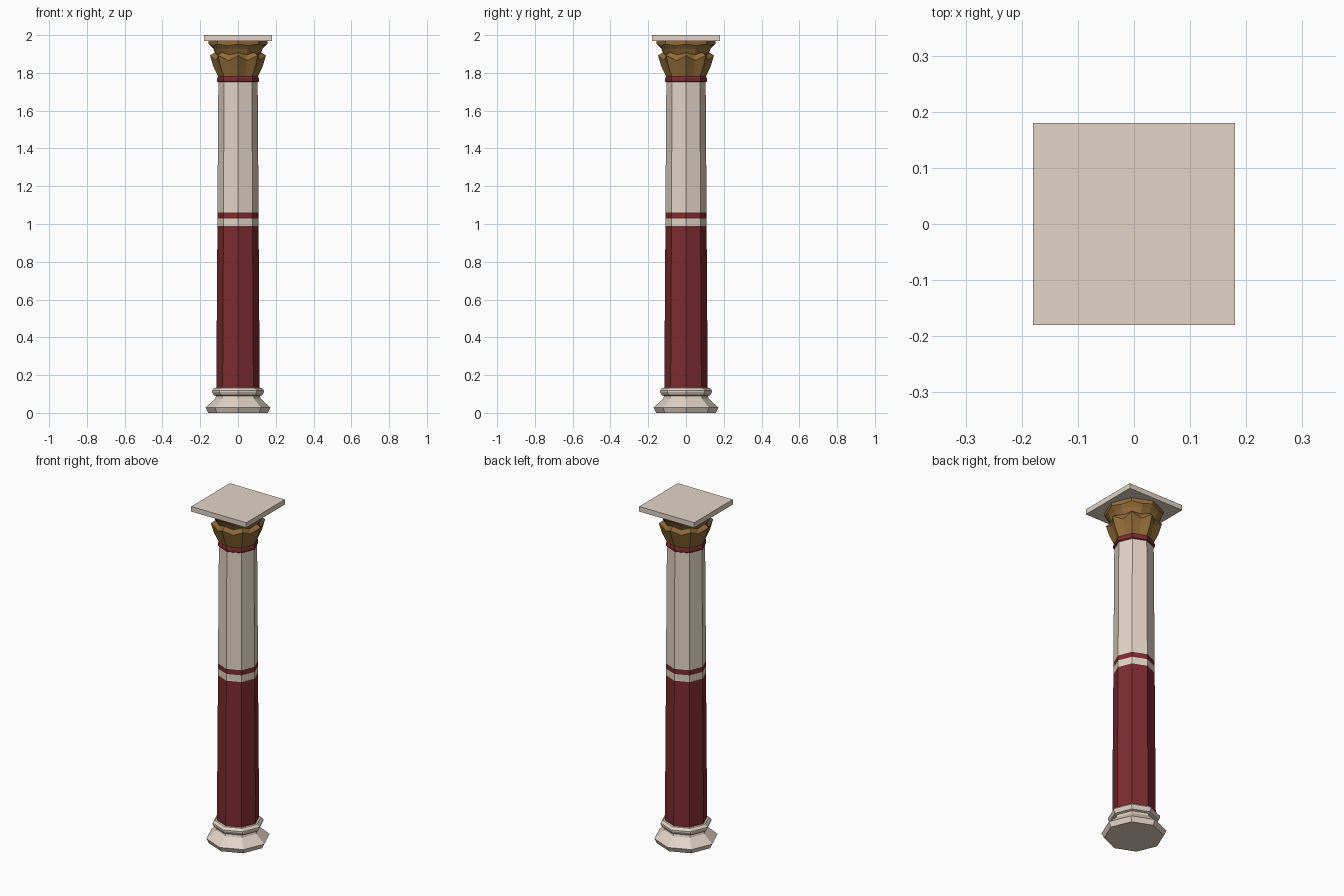
import bpy, bmesh
from math import cos, sin, pi

if "Cube" in bpy.data.objects:
    bpy.data.objects.remove(bpy.data.objects["Cube"])


def material(name, rgb):
    m = bpy.data.materials.new(name)
    m.diffuse_color = (*rgb, 1)
    m.use_nodes = True
    m.node_tree.nodes["Principled BSDF"].inputs["Base Color"].default_value = m.diffuse_color
    return m


STONE = material("pale_stone", (0.76, 0.66, 0.57))
RED = material("red_paint", (0.20, 0.025, 0.03))
GOLD = material("gold", (0.29, 0.15, 0.04))


def finish(bm, name, mat):
    bmesh.ops.recalc_face_normals(bm, faces=bm.faces)
    me = bpy.data.meshes.new(name)
    bm.to_mesh(me)
    bm.free()
    me.materials.append(mat)
    ob = bpy.data.objects.new(name, me)
    bpy.context.collection.objects.link(ob)
    return ob


def loft(name, rings, mat, sides=8, cap=False):
    """Stack rings; each ring lists (radius, z) pairs repeated around the axis."""
    bm = bmesh.new()
    loops = []
    for ring in rings:
        loop = []
        for i in range(sides):
            r, z = ring[i % len(ring)]
            a = 2 * pi * i / sides
            loop.append(bm.verts.new((r * cos(a), r * sin(a), z)))
        loops.append(loop)
    for lo, hi in zip(loops, loops[1:]):
        for i in range(sides):
            j = (i + 1) % sides
            bm.faces.new((lo[i], lo[j], hi[j], hi[i]))
    if cap:
        bm.faces.new(loops[0][::-1])
    return finish(bm, name, mat)


def turned(name, profile, mat, cap=False):
    return loft(name, [[p] for p in profile], mat, 8, cap)


# moulded octagonal base
turned("base", [(0.158, 0), (0.172, 0.028), (0.12, 0.075), (0.116, 0.09),
                (0.13, 0.094), (0.138, 0.11), (0.138, 0.118), (0.125, 0.132),
                (0.113, 0.134)], STONE, cap=True)

# tapering octagonal shaft, painted in bands
turned("lower_shaft", [(0.115, 0.13), (0.109, 0.99)], RED)
turned("shaft_band_pale", [(0.109, 0.99), (0.109, 1.03)], STONE)
turned("shaft_band_red", [(0.109, 1.03), (0.109, 1.06)], RED)
turned("upper_shaft", [(0.109, 1.06), (0.104, 1.76)], STONE)

# necking ring
turned("neck_ring", [(0.103, 1.75), (0.11, 1.755), (0.11, 1.77),
                     (0.106, 1.782), (0.1, 1.782)], RED)

# leafy capital: two tiers of pointed leaves on a flaring bell
loft("capital", [
    [(0.105, 1.78), (0.098, 1.78)],
    [(0.13, 1.832), (0.113, 1.845)],
    [(0.148, 1.892), (0.124, 1.865)],
    [(0.123, 1.908), (0.118, 1.895)],
    [(0.131, 1.93), (0.136, 1.925)],
    [(0.155, 1.952), (0.144, 1.945)],
    [(0.155, 1.972), (0.144, 1.972)],
], GOLD, sides=16)

# square slab on top
bm = bmesh.new()
bmesh.ops.create_cube(bm, size=1)
for v in bm.verts:
    v.co = (v.co.x * 0.36, v.co.y * 0.36, 1.985 + v.co.z * 0.03)
finish(bm, "top_slab", STONE)
